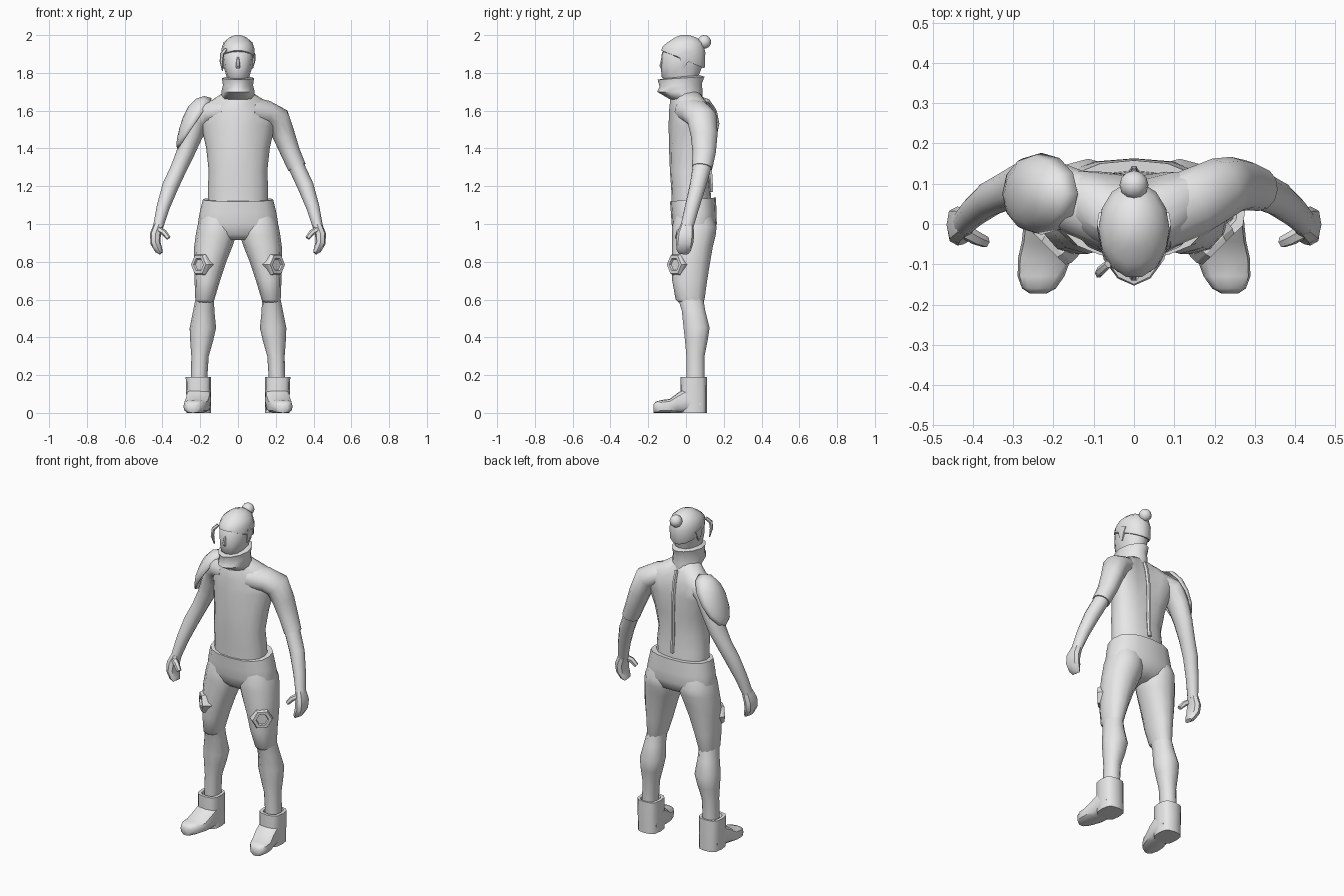
import bpy, bmesh, math
from mathutils import Vector, Matrix

GREY = bpy.data.materials.new("light_grey")
GREY.diffuse_color = (0.8, 0.8, 0.8, 1)


def finish(name, bm, angle=45):
    bmesh.ops.recalc_face_normals(bm, faces=bm.faces)
    me = bpy.data.meshes.new(name)
    bm.to_mesh(me)
    bm.free()
    ob = bpy.data.objects.new(name, me)
    bpy.context.collection.objects.link(ob)
    me.materials.append(GREY)
    bpy.ops.object.select_all(action='DESELECT')
    bpy.context.view_layer.objects.active = ob
    ob.select_set(True)
    bpy.ops.object.shade_smooth_by_angle(angle=math.radians(angle))
    return ob


def loft(name, rings, n=12, p=2.0, sweep=None, angle=45):
    """Skin a list of (centre, u, v) superellipse rings and cap both ends."""
    bm = bmesh.new()
    loops = []
    for i, (c, u, v) in enumerate(rings):
        loop = []
        for k in range(n):
            a = 2 * math.pi * k / n
            ca, sa = math.cos(a), math.sin(a)
            e = 2 / p
            co = Vector(c) + Vector(u) * math.copysign(abs(ca) ** e, ca) \
                + Vector(v) * math.copysign(abs(sa) ** e, sa)
            if sweep:
                co.y += sweep[i] * abs(ca)
            loop.append(bm.verts.new(co))
        loops.append(loop)
    for a, b in zip(loops, loops[1:]):
        for k in range(n):
            bm.faces.new((a[k], a[(k + 1) % n], b[(k + 1) % n], b[k]))
    bm.faces.new(loops[0])
    bm.faces.new(loops[-1])
    return finish(name, bm, angle)


def level(z, x0, x1, y0, y1, tilt=0.0):
    """Horizontal ring from its extents, optionally higher at the back."""
    return (((x0 + x1) / 2, (y0 + y1) / 2, z), ((x1 - x0) / 2, 0, 0),
            (0, (y1 - y0) / 2, tilt))


def tube(name, pts, n=10, p=2.0, side=1):
    """Rings square to a path of (x, y, z, half width, half depth)."""
    P = [Vector((q[0] * side, q[1], q[2])) for q in pts]
    rings = []
    for i, c in enumerate(P):
        t = (P[min(i + 1, len(P) - 1)] - P[max(i - 1, 0)]).normalized()
        ref = Vector((0, 1, 0)) if abs(t.y) < 0.9 else Vector((1, 0, 0))
        d = (ref - t * ref.dot(t)).normalized()
        rings.append((c, t.cross(d) * pts[i][3], d * pts[i][4]))
    return loft(name, rings, n, p)


# Torso with swept-back shoulders
body = [(1.10, .16, -.076, .135, 0), (1.18, .16, -.078, .13, 0), (1.28, .155, -.085, .12, 0),
        (1.40, .168, -.09, .122, .02), (1.52, .195, -.092, .118, .05),
        (1.60, .225, -.09, .104, .08), (1.655, .14, -.084, .086, .05),
        (1.70, .07, -.06, .07, 0)]
loft("torso", [level(z, -r, r, a, b) for z, r, a, b, s in body], 16, 2.2,
     [q[4] for q in body])

# Neck scarf with a pointed front
loft("scarf", [level(1.66, -.085, .085, -.085, .085), level(1.70, -.088, .088, -.153, .088),
               level(1.735, -.08, .08, -.14, .084, .008),
               level(1.772, -.085, .085, -.15, .098, .008),
               level(1.78, -.06, .06, -.11, .07, .008)], 12, 1.8, angle=50)

# Head, nose, hair and bun
loft("head", [level(1.72, -.05, .05, -.06, .05), level(1.78, -.06, .06, -.13, .065),
              level(1.83, -.076, .076, -.132, .085), level(1.90, -.084, .084, -.128, .094),
              level(1.95, -.07, .07, -.09, .08)], 12, 2.2)
tube("nose", [(0, -.124, 1.885, .006, .006), (0, -.133, 1.835, .012, .009),
              (0, -.127, 1.822, .008, .005)], 6)
loft("hair", [level(1.868, -.085, .085, -.12, .098, -.045),
              level(1.876, -.089, .089, -.134, .104, -.043),
              level(1.925, -.088, .088, -.127, .105, -.015), level(1.962, -.076, .076, -.1, .09),
              level(1.988, -.045, .045, -.06, .055), level(2.0, -.015, .015, -.025, .015)], 14)
bm = bmesh.new()
bmesh.ops.create_uvsphere(bm, u_segments=12, v_segments=8, radius=.036,
                          matrix=Matrix.Translation((0, .097, 1.964)))
finish("hair_bun", bm, 60)
tube("loose_strand", [(-.065, -.10, 1.925, .01, .01), (-.085, -.118, 1.90, .011, .012),
                      (-.088, -.122, 1.86, .009, .012), (-.082, -.112, 1.81, .003, .004)], 6)
for s in (-1, 1):
    tube("sideburn", [(.082, .0, 1.90, .01, .035), (.082, -.01, 1.865, .01, .026),
                      (.075, -.018, 1.825, .005, .008)], 6, side=s)

# Cord down the spine, following the back
tube("spine_cord", [(0, .092, 1.66, .011, .011), (0, .11, 1.60, .011, .014),
                    (0, .124, 1.50, .011, .014), (0, .127, 1.38, .011, .014),
                    (0, .126, 1.28, .011, .014), (0, .134, 1.17, .011, .012)], 6)

# Hips of the trousers
loft("trouser_hips", [level(1.13, -.186, .186, -.085, .158, .01),
                      level(1.06, -.203, .203, -.08, .162), level(1.0, -.213, .213, -.076, .163),
                      level(.945, -.208, .208, -.06, .145), level(.915, -.12, .12, -.03, .09)],
     16, 2.4, angle=60)

# Arm path: shoulder starts deep inside the chest so the parts blend
shoulder = [(.06, .02, 1.60, .07, .082), (.15, .055, 1.588, .062, .08),
            (.207, .085, 1.557, .066, .076), (.243, .096, 1.47, .055, .067),
            (.277, .096, 1.38, .048, .058)]
forearm = [(.316, .082, 1.29, .043, .048), (.358, .062, 1.20, .043, .043),
           (.396, .032, 1.09, .035, .038), (.423, .005, .985, .027, .034)]

for s in (-1, 1):
    def lev(z, a, b, c, d):
        return level(z, min(a * s, b * s), max(a * s, b * s), c, d)

    # Arm from shoulder to wrist
    tube("arm", shoulder + forearm, 12, side=s)
    # Hand, curled fingers and thumb
    tube("hand", [(.42, .006, .995, .026, .034), (.437, -.002, .945, .029, .046),
                  (.437, -.008, .90, .027, .046), (.42, -.012, .862, .021, .038),
                  (.408, -.014, .845, .01, .028)], 8, 2.5, s)
    tube("thumb", [(.425, -.015, .975, .016, .02), (.392, -.035, .955, .016, .018),
                   (.368, -.045, .925, .012, .015)], 6, side=s)
    # Trouser leg and lower leg
    loft("trouser_leg", [lev(1.06, .03, .19, -.055, .135), lev(.985, .012, .216, -.074, .162),
                         lev(.94, .01, .224, -.074, .157), lev(.88, .03, .232, -.075, .142),
                         lev(.80, .062, .234, -.075, .128), lev(.70, .095, .23, -.073, .112),
                         lev(.60, .125, .226, -.055, .098), lev(.585, .13, .222, -.04, .092)],
         12, 2.2, angle=60)
    loft("lower_leg", [lev(.62, .128, .222, -.05, .092), lev(.54, .125, .238, -.025, .105),
                       lev(.45, .116, .256, -.016, .128), lev(.38, .132, .253, -.008, .117),
                       lev(.30, .155, .247, .0, .10), lev(.15, .165, .25, .0, .10)], 10, 2.2)
    # Boot shaft and foot
    loft("boot_shaft", [lev(.0, .142, .272, -.03, .112), lev(.10, .144, .274, -.03, .112),
                        lev(.19, .142, .277, -.028, .11), lev(.19, .16, .258, -.01, .1),
                        lev(.17, .165, .25, -.005, .095)], 12, 3, angle=50)
    foot = [(.08, .207, .062, .09), (0, .208, .066, .135), (-.045, .213, .066, .105),
            (-.085, .222, .066, .074), (-.13, .231, .058, .068), (-.16, .236, .042, .06),
            (-.172, .238, .022, .045)]
    loft("boot_foot", [((x * s, y, h / 2), (w, 0, 0), (0, 0, h / 2)) for y, x, w, h in foot],
         12, 3.2, angle=40)

    # Hexagonal knee pad facing diagonally outward
    nrm = Vector((s * .7, -.714, 0))
    tan = Vector((.714, s * .7, 0))
    up = Vector((0, 0, 1))
    mid = Vector((s * .197, -.05, .785))
    loft("knee_pad", [(mid + nrm * d, tan * r, up * r) for d, r in
                      ((-.04, .062), (.004, .062), (.018, .055), (.018, .036), (.008, .032))],
         6, angle=20)

# Short sleeve on one arm
tube("sleeve", [(x, y, z, w + .004, d + .004) for x, y, z, w, d in shoulder]
     + [(.312, .086, 1.30, .049, .054)], 12)

# Shoulder guard on the other arm, fullest near its top
bm = bmesh.new()
bmesh.ops.create_uvsphere(bm, u_segments=12, v_segments=8, radius=1)
bmesh.ops.delete(bm, geom=[v for v in bm.verts if v.co.z < -.05], context='VERTS')
out = Vector((-.83, 0, .558))
along = Vector((-.558, 0, -.83))
for v in bm.verts:
    c = v.co.copy()
    v.co = Vector((-.228, .075, 1.53)) + along * c.x * .155 \
        + Vector((0, 1, 0)) * c.y * .094 + out * c.z * .066 * (1 - .5 * c.x)
guard = finish("shoulder_guard", bm)
mod = guard.modifiers.new("thickness", 'SOLIDIFY')
mod.thickness = .008
